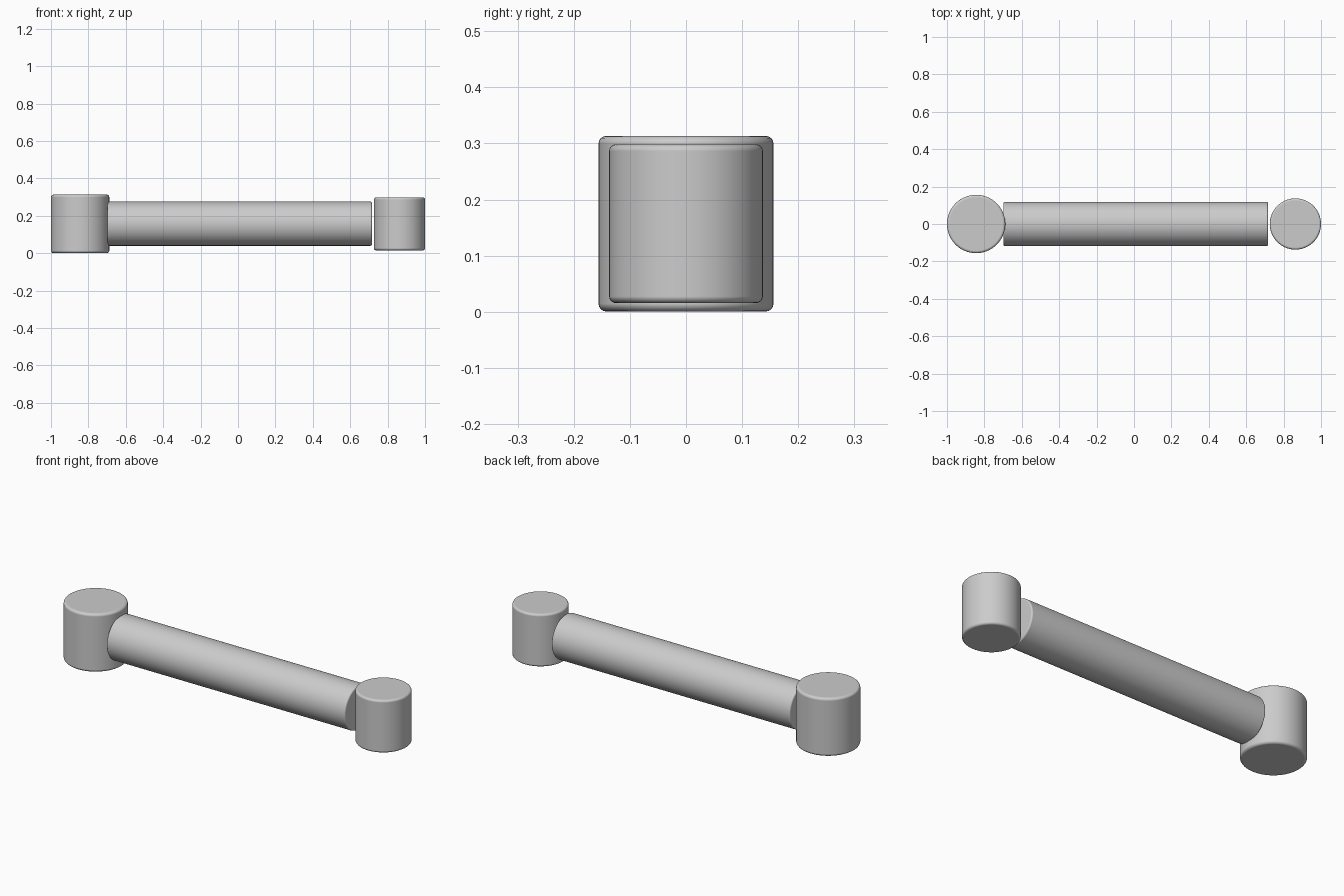
import bpy
import math

if "Cube" in bpy.data.objects:
    bpy.data.objects.remove(bpy.data.objects["Cube"], do_unlink=True)

# Plain grey for every part
grey = bpy.data.materials.new("plain grey")
grey.use_nodes = True
colour = (0.6, 0.6, 0.6, 1)
grey.diffuse_color = colour
grey.node_tree.nodes["Principled BSDF"].inputs["Base Color"].default_value = colour


def rounded_cylinder(name, radius, length, location, bevel, rotation=(0, 0, 0)):
    """Smooth cylinder with softly rounded rims."""
    bpy.ops.mesh.primitive_cylinder_add(
        vertices=64, radius=radius, depth=length, location=location, rotation=rotation)
    obj = bpy.context.object
    obj.name = name
    obj.data.materials.append(grey)
    bpy.ops.object.shade_smooth_by_angle(angle=math.radians(30))
    rim = obj.modifiers.new("rounded rim", "BEVEL")
    rim.width = bevel
    rim.segments = 4
    rim.limit_method = "ANGLE"
    rim.angle_limit = math.radians(40)
    rim.harden_normals = True
    return obj


MID = 0.157

# Upright joints at both ends
rounded_cylinder("large_joint", 0.156, 0.313, (-0.844, 0, MID), 0.014)
rounded_cylinder("small_joint", 0.137, 0.283, (0.863, 0, MID), 0.012)

# Horizontal arm, its right end stopping just short of the small joint
rounded_cylinder("arm", 0.118, 1.415, (0.009, 0, MID + 0.001), 0.008,
                 (0, math.radians(90), 0))
